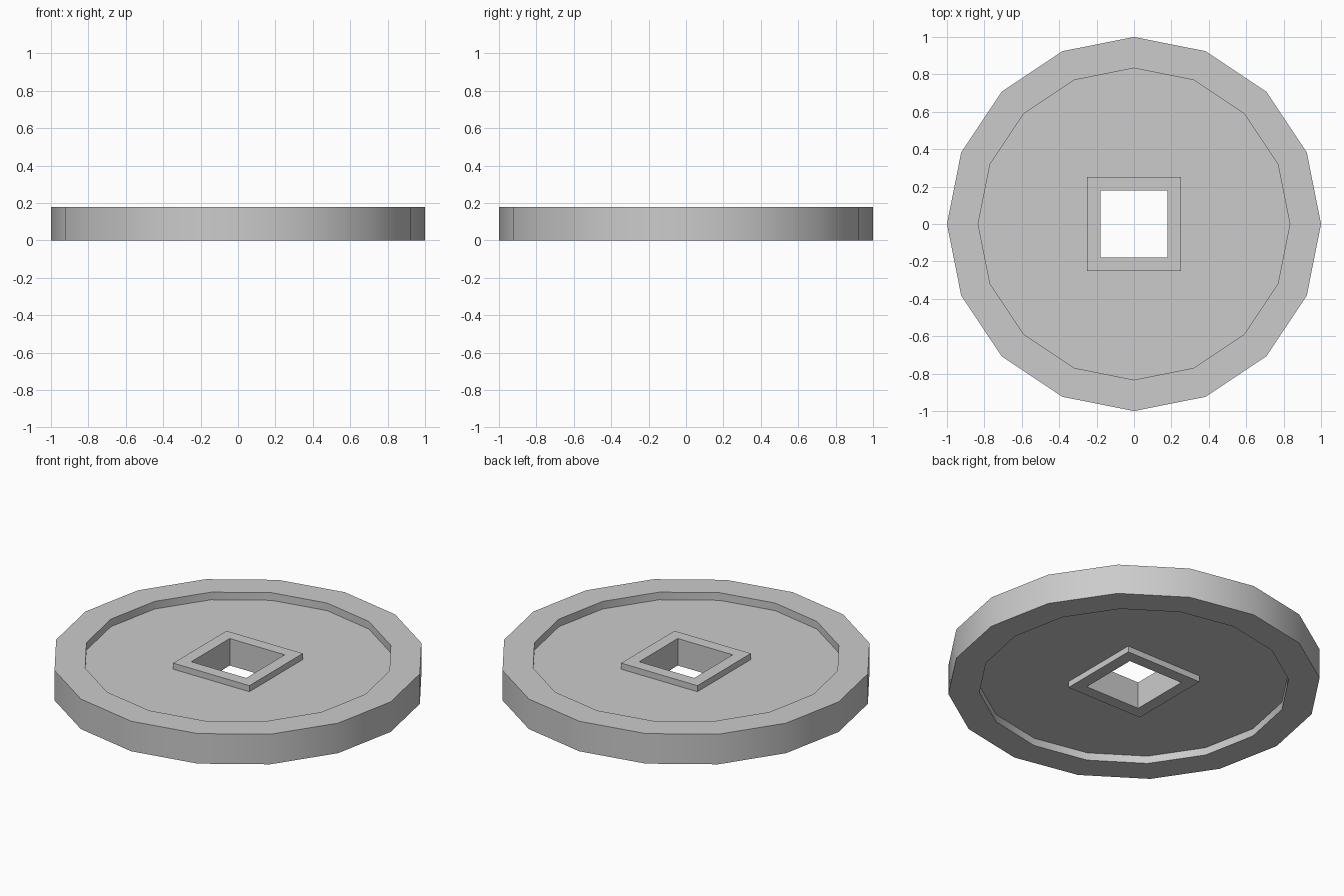
import bpy, bmesh, math

if "Cube" in bpy.data.objects:
    bpy.data.objects.remove(bpy.data.objects["Cube"])

SIDES = 16
THICK = 0.178    # full rim thickness
FLOOR = 0.045    # recess depth on each face
LIP = 0.009      # square frame sits slightly below the rim


def round_point(size, a):
    return size * math.cos(a), size * math.sin(a)


def square_point(size, a):
    # 16 directions include the 45 degree corners, so the square stays exact
    k = size / max(abs(math.cos(a)), abs(math.sin(a)))
    return k * math.cos(a), k * math.sin(a)


# Half profile on the upper face: outer rim -> recess -> square frame -> hole
upper = [
    (round_point, 1.0, THICK),
    (round_point, 0.833, THICK),
    (round_point, 0.833, THICK - FLOOR),
    (square_point, 0.25, THICK - FLOOR),
    (square_point, 0.25, THICK - LIP),
    (square_point, 0.18, THICK - LIP),
]
# Mirror the profile for the lower face
profile = upper + [(f, s, THICK - z) for f, s, z in reversed(upper)]

# Loft the closed profile around the centre
bm = bmesh.new()
rings = []
for f, size, z in profile:
    ring = []
    for i in range(SIDES):
        x, y = f(size, 2 * math.pi * i / SIDES)
        ring.append(bm.verts.new((x, y, z)))
    rings.append(ring)
for r, ring in enumerate(rings):
    nxt = rings[(r + 1) % len(rings)]
    for i in range(SIDES):
        j = (i + 1) % SIDES
        bm.faces.new((ring[i], ring[j], nxt[j], nxt[i]))
bmesh.ops.recalc_face_normals(bm, faces=bm.faces)

mesh = bpy.data.meshes.new("holed_coin")
bm.to_mesh(mesh)
bm.free()
coin = bpy.data.objects.new("holed_coin", mesh)
bpy.context.collection.objects.link(coin)

# Smooth rim walls, sharp rim and frame edges
bpy.context.view_layer.objects.active = coin
coin.select_set(True)
bpy.ops.object.shade_smooth_by_angle(angle=math.radians(30))
